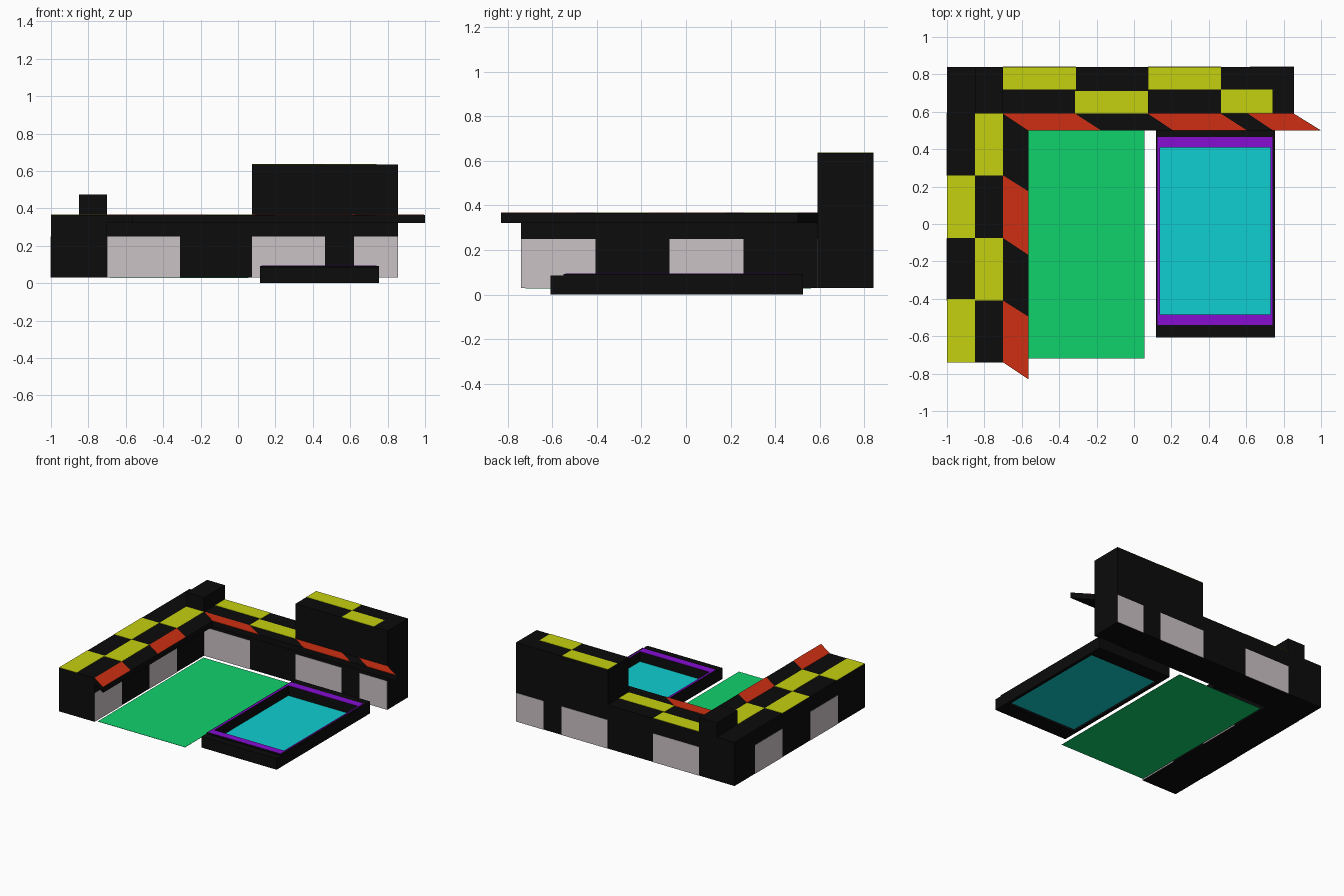
import bpy, bmesh

if "Cube" in bpy.data.objects:
    bpy.data.objects.remove(bpy.data.objects["Cube"])


def material(name, rgb):
    m = bpy.data.materials.new(name)
    m.diffuse_color = (*rgb, 1)
    m.use_nodes = True
    m.node_tree.nodes["Principled BSDF"].inputs["Base Color"].default_value = m.diffuse_color
    return m


BLACK = material("black", (0.0035, 0.0035, 0.0035))
YELLOW = material("roof yellow", (0.56, 0.64, 0.005))
RED = material("awning red", (0.62, 0.028, 0.006))
GREEN = material("lawn green", (0.005, 0.64, 0.15))
CYAN = material("water cyan", (0.005, 0.62, 0.64))
PURPLE = material("pool purple", (0.24, 0.004, 0.65))
GREY = material("window grey", (0.60, 0.54, 0.56))


def prism(name, outline, z0, z1, mat):
    """Extrude a flat outline from z0 to z1."""
    bm = bmesh.new()
    face = bm.faces.new([bm.verts.new((x, y, z0)) for x, y in outline])
    ext = bmesh.ops.extrude_face_region(bm, geom=[face], use_keep_orig=True)
    for v in ext["geom"]:
        if isinstance(v, bmesh.types.BMVert):
            v.co.z = z1
    bmesh.ops.recalc_face_normals(bm, faces=bm.faces)
    me = bpy.data.meshes.new(name)
    bm.to_mesh(me)
    bm.free()
    me.materials.append(mat)
    ob = bpy.data.objects.new(name, me)
    bpy.context.collection.objects.link(ob)
    return ob


def box(name, x0, x1, y0, y1, z0, z1, mat):
    return prism(name, [(x0, y0), (x1, y0), (x1, y1), (x0, y1)], z0, z1, mat)


def frame(name, outer, inner, z0, z1, mat):
    """Rectangular ring made of four bars; outer and inner are (x0, x1, y0, y1)."""
    a, b, c, d = outer
    e, f, g, h = inner
    box(name + "_front", a, b, c, g, z0, z1, mat)
    box(name + "_back", a, b, h, d, z0, z1, mat)
    box(name + "_left", a, e, g, h, z0, z1, mat)
    box(name + "_right", f, b, g, h, z0, z1, mat)


T = 0.002            # thickness of painted plates
BASE, ROOF, TALL = 0.03, 0.365, 0.635

# L-shaped building, tall block and small tower
prism("building", [(-1, -0.74), (-0.70, -0.74), (-0.70, 0.59), (0.855, 0.59),
                   (0.855, 0.84), (-1, 0.84)], BASE, ROOF, BLACK)
box("tall_block", 0.075, 0.855, 0.59, 0.84, ROOF, TALL, BLACK)
box("small_tower", -0.85, -0.70, 0.59, 0.84, ROOF, 0.475, BLACK)

# checkered roof tiles
for x0, x1, y0, y1, z in [
        (-0.70, -0.31, 0.72, 0.84, ROOF), (-0.315, 0.075, 0.59, 0.71, ROOF),
        (0.075, 0.465, 0.72, 0.84, TALL), (0.465, 0.74, 0.59, 0.72, TALL),
        (-0.85, -0.70, 0.26, 0.59, ROOF), (-1, -0.85, -0.075, 0.26, ROOF),
        (-0.85, -0.70, -0.41, -0.075, ROOF), (-1, -0.85, -0.74, -0.40, ROOF)]:
    box("roof_tile", x0, x1, y0, y1, z, z + T, YELLOW)

# windows on both sides of the back wing
for x0, x1 in [(-0.70, -0.31), (0.075, 0.465), (0.62, 0.855)]:
    box("inner_window", x0, x1, 0.59 - T, 0.59, BASE, 0.25, GREY)
    box("rear_window", x0, x1, 0.84, 0.84 + T, BASE, 0.25, GREY)

# windows on both sides of the left wing
for y0 in (-0.74, -0.075):
    box("court_window", -0.70, -0.70 + T, y0, y0 + 0.333, BASE, 0.25, GREY)
for y0 in (-0.41, 0.26):
    box("left_window", -1 - T, -1, y0, y0 + 0.333, BASE, 0.25, GREY)

# flat awning along the inner walls, with slanted red panels
prism("awning", [(-0.70, -0.74), (-0.565, -0.83), (-0.565, 0.50), (1.0, 0.50),
                 (0.855, 0.59), (-0.70, 0.59)], 0.322, ROOF, BLACK)
for y0, y1 in [(-0.74, -0.41), (-0.075, 0.26)]:
    prism("awning_panel", [(-0.70, y0), (-0.565, y0 - 0.09), (-0.565, y1 - 0.085),
                           (-0.70, y1)], ROOF, ROOF + T, RED)
for x0, x1 in [(-0.70, -0.315), (0.075, 0.465), (0.61, 0.855)]:
    prism("awning_panel", [(x0, 0.59), (x0 + 0.135, 0.50), (x1 + 0.14, 0.50),
                           (x1, 0.59)], ROOF, ROOF + T, RED)

# lawn
box("lawn", -0.685, 0.055, -0.72, 0.56, BASE - T, BASE, GREEN)

# pool: black rim, purple edging and sunken water
HOLE = (0.14, 0.73, -0.485, 0.41)
frame("pool_rim", (0.117, 0.753, -0.607, 0.525), HOLE, 0, 0.085, BLACK)
frame("pool_ledge", (0.117, 0.753, -0.55, 0.525), HOLE, 0.085, 0.092, BLACK)
frame("pool_edging", (0.125, 0.74, -0.54, 0.465), HOLE, 0.092, 0.092 + T, PURPLE)
box("water", *HOLE, 0.015, 0.017, CYAN)
